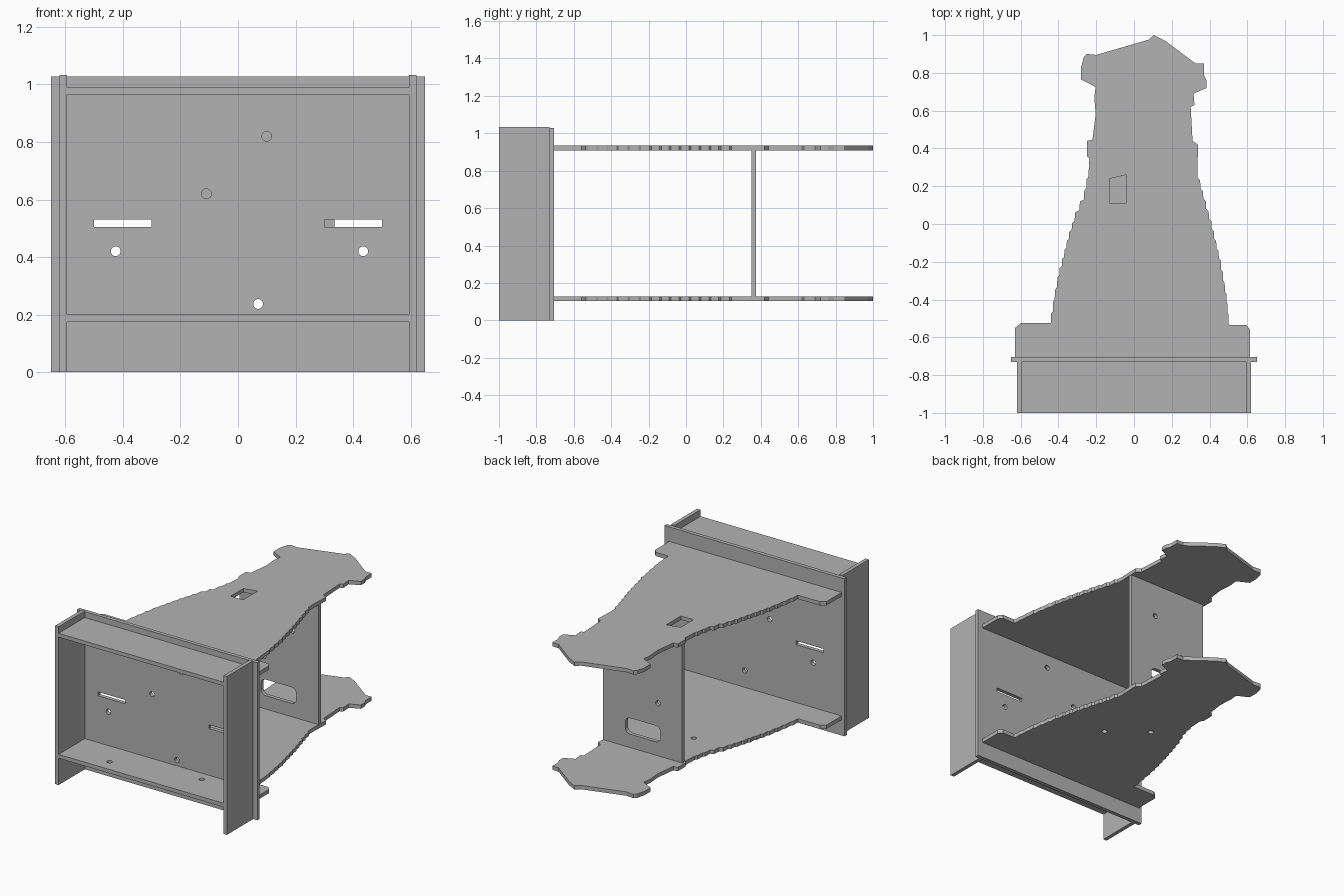
import bpy
import bmesh
from math import cos, sin, pi, radians
from mathutils import Matrix, Vector

cube = bpy.data.objects.get("Cube")
if cube:
    bpy.data.objects.remove(cube, do_unlink=True)

grey = bpy.data.materials.new("plain_grey")
grey.use_nodes = True
grey.diffuse_color = (0.45, 0.45, 0.45, 1)
grey.node_tree.nodes["Principled BSDF"].inputs["Base Color"].default_value = grey.diffuse_color

THICK = 0.025
HOLE_RADIUS = 0.017


def rectangle(left, right, low, high):
    return [(left, low), (right, low), (right, high), (left, high)]


def circle(u, v, radius=HOLE_RADIUS, sides=24):
    return [(u + radius * cos(2 * pi * i / sides), v + radius * sin(2 * pi * i / sides))
            for i in range(sides)]


def rounded(left, right, low, high, radius, steps=6):
    """Rectangle outline with rounded corners."""
    centres = [(right - radius, high - radius), (left + radius, high - radius),
               (left + radius, low + radius), (right - radius, low + radius)]
    points = []
    for corner, (u, v) in enumerate(centres):
        for i in range(steps + 1):
            angle = (corner + i / steps) * pi / 2
            points.append((u + radius * cos(angle), v + radius * sin(angle)))
    return points


def stepped(path, pitch=0.055, depth=0.006):
    """Turn a sloping edge into small notched steps."""
    points = []
    for start, end in zip(path, path[1:]):
        a, b = Vector(start), Vector(end)
        count = max(1, round((b - a).length / pitch))
        for i in range(count):
            p, q = a.lerp(b, i / count), a.lerp(b, (i + 1) / count)
            points.append(tuple(p))
            points.append((p.x + (q.x - p.x) * 0.15, p.y + (q.y - p.y) * 0.8))
    points.append(path[-1])
    return points


def sheet(name, outlines, location, upright=False):
    """Cut one flat board: the first outline is the edge, the others are holes."""
    curve = bpy.data.curves.new(name, "CURVE")
    curve.dimensions = "2D"
    curve.fill_mode = "BOTH"
    curve.extrude = THICK / 2
    for outline in outlines:
        spline = curve.splines.new("POLY")
        spline.points.add(len(outline) - 1)
        for point, (u, v) in zip(spline.points, outline):
            point.co = (u, v, 0, 1)
        spline.use_cyclic_u = True
    helper = bpy.data.objects.new(name + "_outline", curve)
    bpy.context.collection.objects.link(helper)
    graph = bpy.context.evaluated_depsgraph_get()
    mesh = bpy.data.meshes.new_from_object(helper.evaluated_get(graph))
    bpy.data.objects.remove(helper, do_unlink=True)
    bpy.data.curves.remove(curve)

    turn = Matrix.Rotation(radians(90), 4, "X") if upright else Matrix()
    bm = bmesh.new()
    bm.from_mesh(mesh)
    bmesh.ops.remove_doubles(bm, verts=bm.verts, dist=0.0001)
    bmesh.ops.recalc_face_normals(bm, faces=bm.faces)
    bm.transform(Matrix.Translation(location) @ turn)
    for face in bm.faces:
        face.smooth = False
    bm.to_mesh(mesh)
    bm.free()
    mesh.name = name
    mesh.materials.clear()
    mesh.materials.append(grey)
    board = bpy.data.objects.new(name, mesh)
    bpy.context.collection.objects.link(board)


def box(name, low, high):
    bm = bmesh.new()
    bmesh.ops.create_cube(bm, size=1)
    low, high = Vector(low), Vector(high)
    for vert in bm.verts:
        vert.co = Vector(a + (b - a) * (c + 0.5) for a, b, c in zip(low, high, vert.co))
    mesh = bpy.data.meshes.new(name)
    bm.to_mesh(mesh)
    bm.free()
    mesh.materials.append(grey)
    bpy.context.collection.objects.link(bpy.data.objects.new(name, mesh))


# Main panel with two slots and five round holes
panel_holes = [(-0.425, 0.42), (0.435, 0.42), (0.07, 0.237), (0.1, 0.82), (-0.11, 0.62)]
sheet("main_panel",
      [rectangle(-0.65, 0.65, 0, 1.028),
       rectangle(-0.5, -0.3, 0.505, 0.53),
       rectangle(0.3, 0.5, 0.505, 0.53)] + [circle(u, v) for u, v in panel_holes],
      (0, -0.717, 0), upright=True)

# Shallow tray in front of the panel
for side, name in ((-1, "right_tray_wall"), (1, "left_tray_wall")):
    x = sorted((side * 0.595, side * 0.62))
    box(name, (x[0], -1, 0), (x[1], -0.729, 1.033))
box("upper_shelf", (-0.595, -1, 0.965), (0.595, -0.729, 0.99))
sheet("lower_shelf",
      [rectangle(-0.595, 0.595, -1, -0.729), circle(-0.29, -0.91), circle(0.3, -0.8)],
      (0, 0, 0.1875))

# Two matching silhouette boards with notched flanks
right_flank = [(-0.44, -0.525), (-0.42, -0.4), (-0.395, -0.27), (-0.345, -0.08),
               (-0.315, 0.015), (-0.265, 0.13), (-0.24, 0.25), (-0.235, 0.345)]
head = [(-0.25, 0.36), (-0.25, 0.44), (-0.22, 0.445), (-0.203, 0.58), (-0.21, 0.67),
        (-0.203, 0.725), (-0.28, 0.765), (-0.28, 0.83), (-0.265, 0.885), (-0.25, 0.9),
        (-0.2, 0.895), (0.075, 0.975), (0.105, 1), (0.165, 0.97), (0.325, 0.85),
        (0.37, 0.85), (0.37, 0.79), (0.383, 0.76), (0.383, 0.72), (0.315, 0.69),
        (0.32, 0.63), (0.3, 0.62), (0.31, 0.44), (0.34, 0.42)]
left_flank = [(0.335, 0.29), (0.365, 0.175), (0.41, 0.015), (0.46, -0.195),
              (0.49, -0.37), (0.505, -0.535)]
silhouette = ([(-0.63, -0.705), (-0.63, -0.55), (-0.6, -0.525)] + stepped(right_flank)
              + head + stepped(left_flank)
              + [(0.595, -0.535), (0.615, -0.56), (0.615, -0.705)])
window = [(-0.13, 0.11), (-0.04, 0.11), (-0.04, 0.26), (-0.13, 0.24)]
sheet("upper_board", [silhouette, window], (0, 0, 0.921))
sheet("lower_board", [silhouette, circle(0.13, -0.125), circle(-0.09, 0.05)], (0, 0, 0.115))

# Upright divider between the boards, with a hand slot
sheet("divider",
      [rectangle(-0.235, 0.335, 0.1275, 0.9085),
       rounded(-0.08, 0.175, 0.215, 0.32, 0.035),
       circle(-0.06, 0.47), circle(0.145, 0.69)],
      (0, 0.3625, 0), upright=True)
